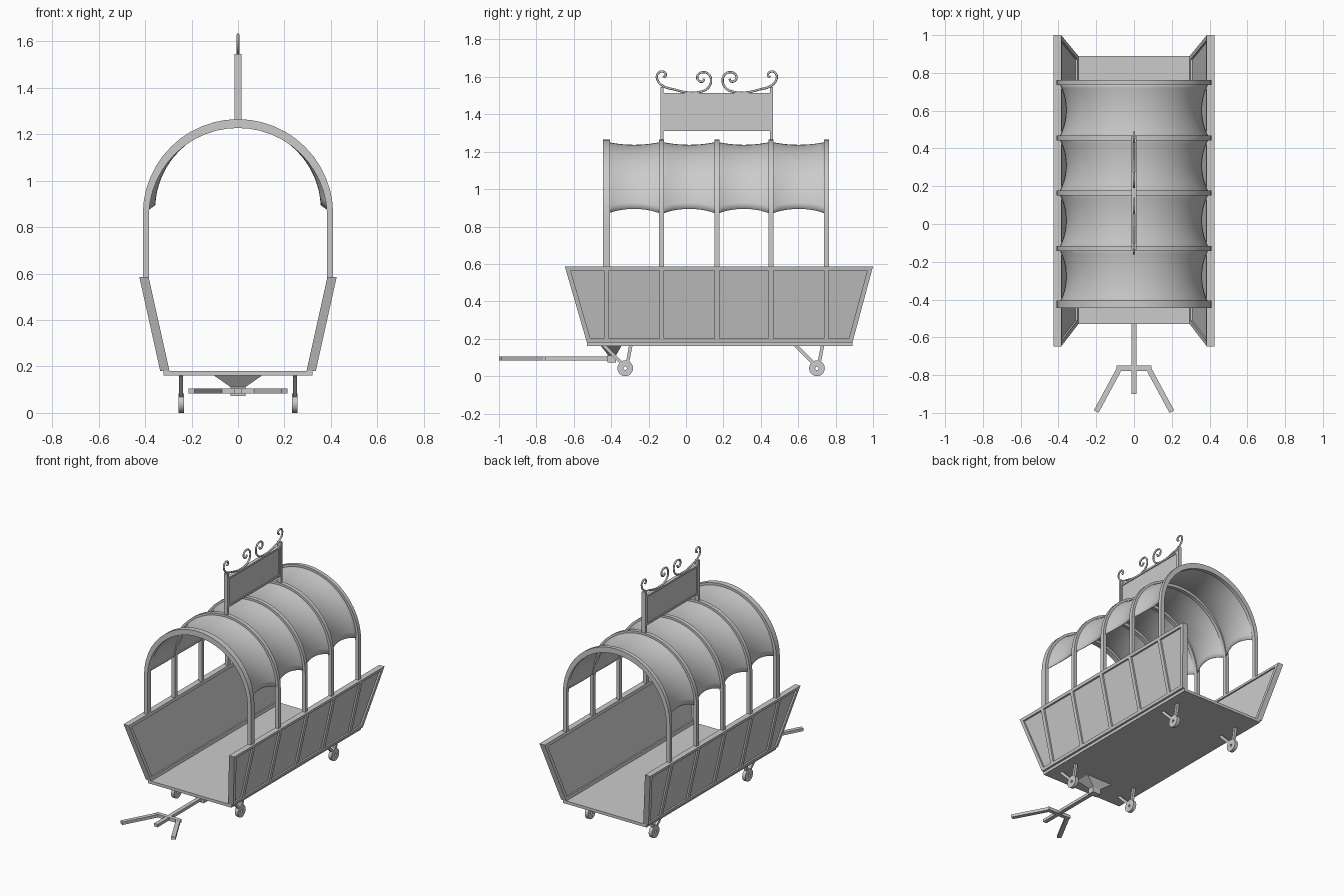
import bpy, bmesh, math
from mathutils import Vector

cube = bpy.data.objects.get("Cube")
if cube:
    bpy.data.objects.remove(cube)

grey = bpy.data.materials.new("plain grey")
grey.use_nodes = True
grey.diffuse_color = (0.6, 0.6, 0.6, 1)
grey.node_tree.nodes["Principled BSDF"].inputs["Base Color"].default_value = (0.6, 0.6, 0.6, 1)


def finish(name, bm, smooth=False):
    bmesh.ops.recalc_face_normals(bm, faces=bm.faces)
    mesh = bpy.data.meshes.new(name)
    bm.to_mesh(mesh)
    bm.free()
    mesh.materials.append(grey)
    ob = bpy.data.objects.new(name, mesh)
    bpy.context.collection.objects.link(ob)
    if smooth:
        bpy.ops.object.select_all(action='DESELECT')
        ob.select_set(True)
        bpy.context.view_layer.objects.active = ob
        bpy.ops.object.shade_smooth_by_angle(angle=math.radians(35))
    return ob


def loft(bm, rings, closed=False):
    """Skin a row of matching vertex rings, capping the ends unless closed."""
    vs = [[bm.verts.new(p) for p in r] for r in rings]
    n = len(vs[0])
    for i in range(len(vs) if closed else len(vs) - 1):
        a, b = vs[i], vs[(i + 1) % len(vs)]
        for j in range(n):
            k = (j + 1) % n
            bm.faces.new((a[j], a[k], b[k], b[j]))
    if not closed:
        bm.faces.new(vs[0])
        bm.faces.new(vs[-1])


def box(bm, x0, x1, y0, y1, z0, z1):
    loft(bm, [[(x0, y0, z), (x1, y0, z), (x1, y1, z), (x0, y1, z)] for z in (z0, z1)])


def bar(bm, a, b, side, half_w, half_h):
    """Square bar from a to b; side is the width direction."""
    a, b = Vector(a), Vector(b)
    s = Vector(side).normalized()
    u = (b - a).cross(s).normalized()
    s = u.cross(b - a).normalized()
    offs = [s * i * half_w + u * j * half_h for i, j in ((-1, -1), (1, -1), (1, 1), (-1, 1))]
    loft(bm, [[p + o for o in offs] for p in (a, b)])


# Wagon floor
Z0, Z1 = 0.18, 0.585
bm = bmesh.new()
box(bm, -0.32, 0.32, -0.53, 0.89, 0.16, Z0)
finish("floor", bm)


# Sloping sides: thin panel, border frame and outer battens
def front_y(z):
    return -0.53 - 0.29 * (z - Z0)


def back_y(z):
    return 0.89 + 0.27 * (z - Z0)


def slab(bm, side, corners, d0, d1):
    loft(bm, [[(side * (0.335 + 0.222 * (z - Z0) - d), y, z) for y, z in corners] for d in (d0, d1)])


hoop_ys = [-0.425, -0.13, 0.165, 0.455, 0.75]
W, T = 0.025, 0.04
for side, label in ((1, "left"), (-1, "right")):
    bm = bmesh.new()
    slab(bm, side, [(front_y(Z0), Z0), (back_y(Z0), Z0), (back_y(Z1), Z1), (front_y(Z1), Z1)], 0.012, 0.03)
    finish(label + "_side_panel", bm)
    bm = bmesh.new()
    zb, zt = Z0 + 0.02, Z1 - 0.02
    for a, b in ((Z0, zb), (zt, Z1)):
        slab(bm, side, [(front_y(a), a), (back_y(a), a), (back_y(b), b), (front_y(b), b)], 0, T)
    slab(bm, side, [(front_y(zb), zb), (front_y(zb) + W, zb), (front_y(zt) + W, zt), (front_y(zt), zt)], 0, T)
    slab(bm, side, [(back_y(zb) - W, zb), (back_y(zb), zb), (back_y(zt), zt), (back_y(zt) - W, zt)], 0, T)
    for y in hoop_ys:
        slab(bm, side, [(y - 0.013, zb), (y + 0.013, zb), (y + 0.013, zt), (y - 0.013, zt)], 0, 0.02)
    finish(label + "_side_frame", bm)

# Roof hoops with straight legs
CZ, R = 0.855, 0.41
arc = [math.pi * i / 24 for i in range(25)]
for n, y in enumerate(hoop_ys):
    h = 0.019 if n == 0 else 0.0135
    rings = []
    for t, z in [(0, 0.57)] + [(t, None) for t in arc] + [(math.pi, 0.57)]:
        ring = []
        for r, dy in ((R, -h), (R, h), (R - 0.026, h), (R - 0.026, -h)):
            hr = r - 0.012 * math.sin(t) if r < R else r
            ring.append((hr * math.cos(t), y + dy, CZ + hr * math.sin(t) if z is None else z))
        rings.append(ring)
    bm = bmesh.new()
    loft(bm, rings)
    finish("roof_hoop_%d" % (n + 1), bm, True)

# Canvas sagging inward between the hoops
STEPS = 10
bm = bmesh.new()
rows = []
for n in range(len(hoop_ys) - 1):
    for k in range(STEPS + (n == len(hoop_ys) - 2)):
        f = k / STEPS
        sag = 4 * f * (1 - f)
        y = hoop_ys[n] + f * (hoop_ys[n + 1] - hoop_ys[n])
        low = 0.03 + 0.08 * sag
        row = []
        for i in range(33):
            t = low + (math.pi - 2 * low) * i / 32
            r = 0.396 - sag * (0.038 - 0.022 * math.sin(t))
            row.append(bm.verts.new((r * math.cos(t), y, CZ + r * math.sin(t))))
        rows.append(row)
for a, b in zip(rows, rows[1:]):
    for i in range(32):
        bm.faces.new((a[i], a[i + 1], b[i + 1], b[i]))
canvas = finish("canvas_cover", bm, True)
solid = canvas.modifiers.new("thickness", 'SOLIDIFY')
solid.thickness = 0.004
solid.offset = 0

# Sign board with posts and rim
S0, S1 = -0.127, 0.457
bm = bmesh.new()
for y in (S0, S1):
    box(bm, -0.014, 0.014, y - 0.008, y + 0.008, 1.24, 1.545)
finish("sign_posts", bm)
bm = bmesh.new()
box(bm, -0.006, 0.006, S0, S1, 1.31, 1.515)
finish("sign_board", bm)
bm = bmesh.new()
for z in (1.316, 1.509):
    box(bm, -0.012, 0.012, S0, S1, z - 0.006, z + 0.006)
for y in (S0 + 0.014, S1 - 0.014):
    box(bm, -0.012, 0.012, y - 0.006, y + 0.006, 1.31, 1.515)
finish("sign_rim", bm)

# Wrought scrolls above the sign, mirrored about its middle
mid = (S0 + S1) / 2
path = [(-0.122, 1.598), (-0.108, 1.608), (-0.122, 1.628), (-0.150, 1.618), (-0.152, 1.582),
        (-0.120, 1.550), (-0.06, 1.532), (0.0, 1.518), (0.07, 1.519), (0.117, 1.540),
        (0.134, 1.580), (0.120, 1.615), (0.090, 1.625), (0.062, 1.608), (0.066, 1.582),
        (0.088, 1.575), (0.098, 1.590)]
for label, s in (("front", 1), ("back", -1)):
    curve = bpy.data.curves.new(label + "_scroll", 'CURVE')
    curve.dimensions = '3D'
    curve.bevel_depth = 0.006
    curve.bevel_resolution = 2
    curve.resolution_u = 5
    curve.use_fill_caps = True
    sp = curve.splines.new('BEZIER')
    sp.bezier_points.add(len(path) - 1)
    for p, (y, z) in zip(sp.bezier_points, path):
        p.co = (0, mid + s * (y - mid), z)
        p.handle_left_type = p.handle_right_type = 'AUTO'
    curve.materials.append(grey)
    bpy.context.collection.objects.link(bpy.data.objects.new(label + "_scroll", curve))

# Small wheels with a hub hole, each on a two-legged fork
for end, wy in (("front", -0.325), ("back", 0.70)):
    for side, label in ((1, "left"), (-1, "right")):
        x, z = side * 0.245, 0.042
        bm = bmesh.new()
        rings = []
        for i in range(24):
            a = math.tau * i / 24
            rings.append([(x + dx, wy + r * math.cos(a), z + r * math.sin(a))
                          for r, dx in ((0.042, -0.012), (0.042, 0.012), (0.009, 0.012), (0.009, -0.012))])
        loft(bm, rings, closed=True)
        finish("%s_%s_wheel" % (end, label), bm, True)
        bm = bmesh.new()
        for top, foot in ((-0.115, -0.02), (0.03, 0.012)):
            bar(bm, (x, wy + foot, 0.07), (x, wy + top, 0.165), (1, 0, 0), 0.009, 0.009)
        finish("%s_%s_fork" % (end, label), bm)

# Tow hitch under the floor
bm = bmesh.new()
loft(bm, [[(-w, y0, z), (w, y0, z), (w, y1, z), (-w, y1, z)]
          for w, y0, y1, z in ((0.105, -0.455, -0.345, 0.162), (0.03, -0.415, -0.375, 0.11))])
box(bm, -0.032, 0.032, -0.42, -0.375, 0.072, 0.112)
finish("tow_hitch", bm)

# Tow bar with a crosspiece and two splayed handles
bm = bmesh.new()
box(bm, -0.014, 0.014, -0.90, -0.39, 0.084, 0.104)
finish("tow_bar", bm)
bm = bmesh.new()
box(bm, -0.092, 0.092, -0.778, -0.75, 0.083, 0.105)
for s in (1, -1):
    bar(bm, (s * 0.077, -0.765, 0.094), (s * 0.2, -0.993, 0.094), (s * 0.88, 0.47, 0), 0.014, 0.01)
finish("tow_handles", bm)
